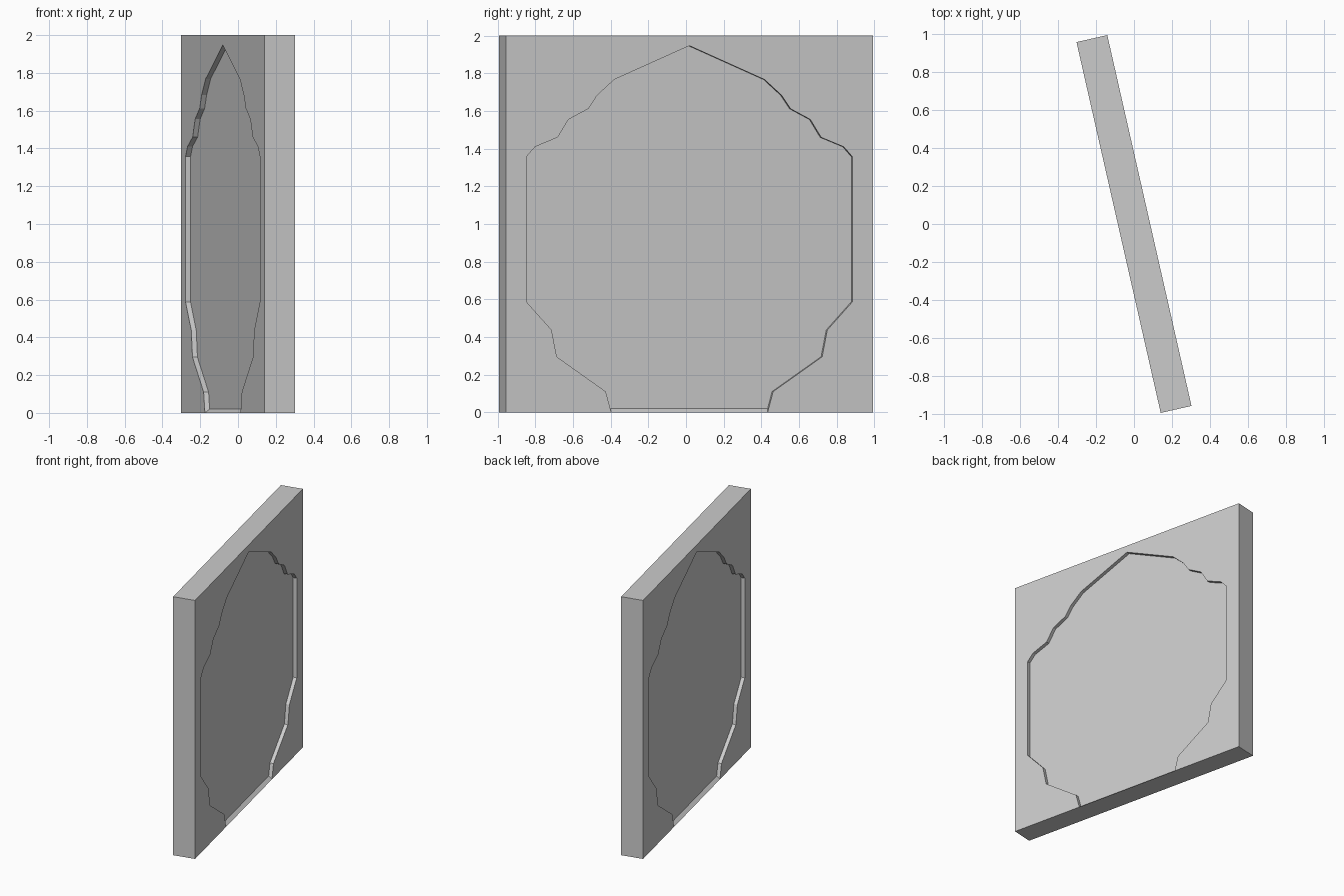
import bpy, bmesh, math
from mathutils import Matrix

cube = bpy.data.objects.get("Cube")
if cube:
    bpy.data.objects.remove(cube)

HALF, THICK, HEIGHT = 1.0, 0.083, 2.0   # half length, half thickness, height
DEPTH, SILL, TURN = 0.027, 0.02, 12.8

# One half of the arch outline as (half width, height), from foot to shoulder
HALF_ARCH = [(.426, 0), (.456, .11), (.723, .295), (.751, .437), (.888, .587),
             (.888, 1.357), (.841, 1.41), (.718, 1.46), (.659, 1.555),
             (.551, 1.612), (.503, 1.683), (.41, 1.767)]
ARCH = HALF_ARCH + [(0, 1.947)] + [(-w, z) for w, z in reversed(HALF_ARCH)]

stone = bpy.data.materials.new("light_grey")
stone.use_nodes = True
colour = (0.6, 0.6, 0.6, 1)
stone.diffuse_color = colour
stone.node_tree.nodes["Principled BSDF"].inputs["Base Color"].default_value = colour

bm = bmesh.new()


def add_side(side):
    """One broad side: flat surround, arch walls, sloped sill and recessed panel."""
    x, floor_x = side * THICK, side * (THICK - DEPTH)
    rim = [bm.verts.new((x, y, z)) for y, z in ARCH]
    floor = [bm.verts.new((floor_x, y, z)) for y, z in ARCH]
    for v in (floor[0], floor[-1]):          # the sill rises towards the panel
        v.co.z = SILL
        v.co.y += math.copysign(0.006, v.co.y)
    corners = [bm.verts.new((x, y, z)) for y, z in
               ((-HALF, 0), (-HALF, HEIGHT), (HALF, HEIGHT), (HALF, 0))]
    bm.faces.new(rim + corners)
    bm.faces.new(floor)
    for i in range(len(rim)):
        j = (i + 1) % len(rim)
        bm.faces.new((rim[i], rim[j], floor[j], floor[i]))
    return corners, [corners[3], rim[0], rim[-1], corners[0]]


left, left_foot = add_side(1)
right, right_foot = add_side(-1)

# Ends, top and underside joining the two broad sides
for i in range(3):
    bm.faces.new((left[i], left[i + 1], right[i + 1], right[i]))
bm.faces.new(left_foot + right_foot[::-1])

bmesh.ops.recalc_face_normals(bm, faces=bm.faces)
bm.transform(Matrix.Rotation(math.radians(TURN), 4, "Z"))

mesh = bpy.data.meshes.new("arched_panel")
bm.to_mesh(mesh)
bm.free()
mesh.materials.append(stone)
panel = bpy.data.objects.new("arched_panel", mesh)
bpy.context.collection.objects.link(panel)
